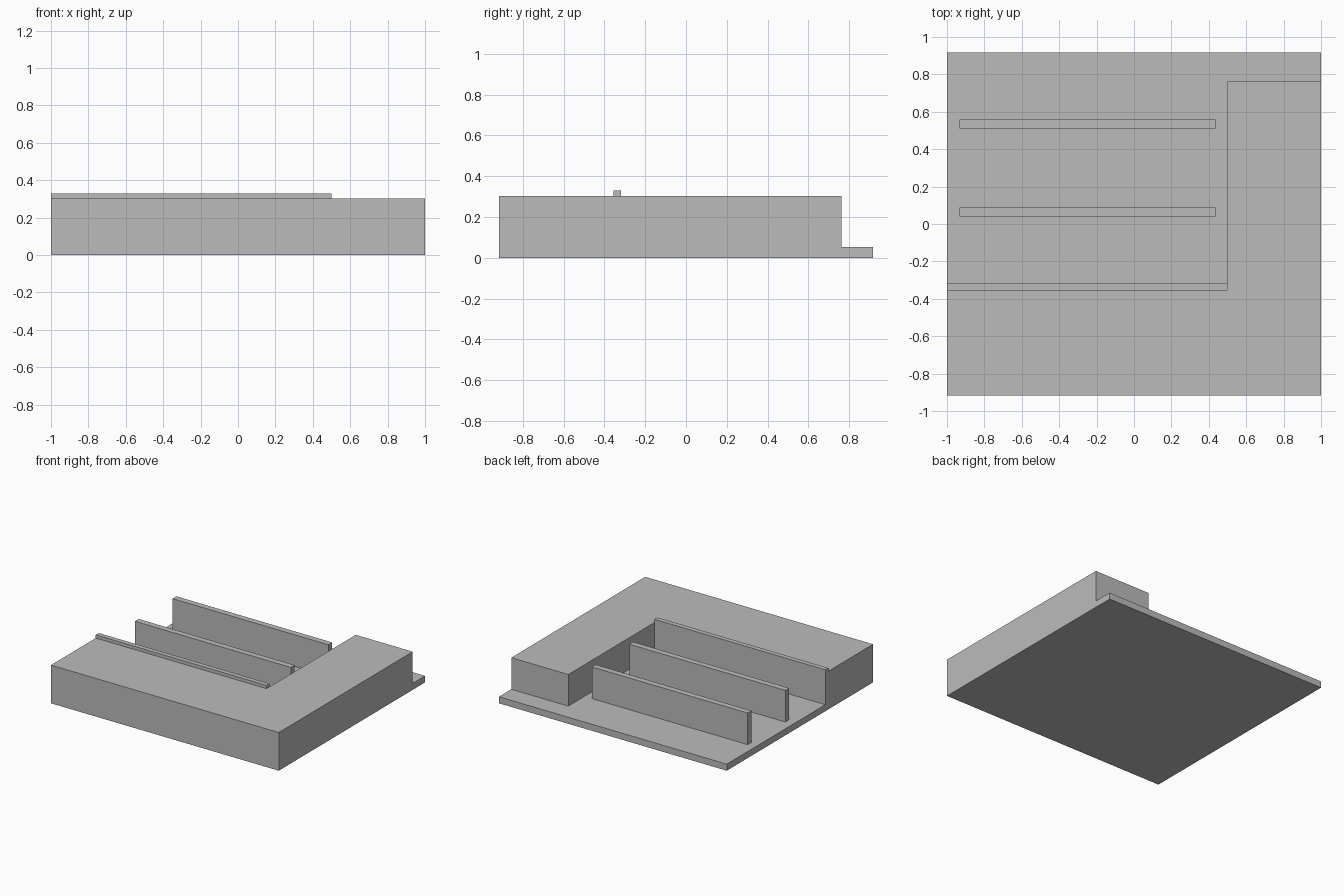
import bpy
import bmesh

cube = bpy.data.objects.get("Cube")
if cube:
    bpy.data.objects.remove(cube, do_unlink=True)

grey = bpy.data.materials.new("plain_grey")
grey.use_nodes = True
GREY = (0.5, 0.5, 0.5, 1)
grey.diffuse_color = GREY
grey.node_tree.nodes["Principled BSDF"].inputs["Base Color"].default_value = GREY


def prism(name, outline, z0, z1):
    """Extrude a flat outline (counter-clockwise) from z0 to z1."""
    bm = bmesh.new()
    face = bm.faces.new([bm.verts.new((x, y, z0)) for x, y in outline])
    top = bmesh.ops.extrude_face_region(bm, geom=[face])["geom"]
    bmesh.ops.translate(bm, vec=(0, 0, z1 - z0),
                        verts=[v for v in top if isinstance(v, bmesh.types.BMVert)])
    bmesh.ops.recalc_face_normals(bm, faces=bm.faces)
    mesh = bpy.data.meshes.new(name)
    bm.to_mesh(mesh)
    bm.free()
    mesh.materials.append(grey)
    obj = bpy.data.objects.new(name, mesh)
    bpy.context.collection.objects.link(obj)
    return obj


def box(name, x0, x1, y0, y1, z0, z1):
    return prism(name, [(x0, y0), (x1, y0), (x1, y1), (x0, y1)], z0, z1)


SIDE, DEPTH = 1.0, 0.917          # half width and half depth
FLOOR, TOP, LIP = 0.052, 0.303, 0.329
NOTCH_X, WALL_Y, ARM_Y = 0.5, -0.356, 0.762

# Thin floor slab
box("base_slab", -SIDE, SIDE, -DEPTH, DEPTH, 0, FLOOR)

# L-shaped raised block
prism("raised_block", [(-SIDE, -DEPTH), (SIDE, -DEPTH), (SIDE, ARM_Y),
                       (NOTCH_X, ARM_Y), (NOTCH_X, WALL_Y), (-SIDE, WALL_Y)],
      FLOOR, TOP)

# Wall lining the recess, standing slightly proud of the block
box("recess_wall", -SIDE, NOTCH_X, WALL_Y, WALL_Y + 0.038, FLOOR, LIP)

# Two free-standing partitions
for name, y in (("front_partition", 0.064), ("rear_partition", 0.535)):
    box(name, -0.933, 0.436, y - 0.024, y + 0.024, FLOOR, TOP)
